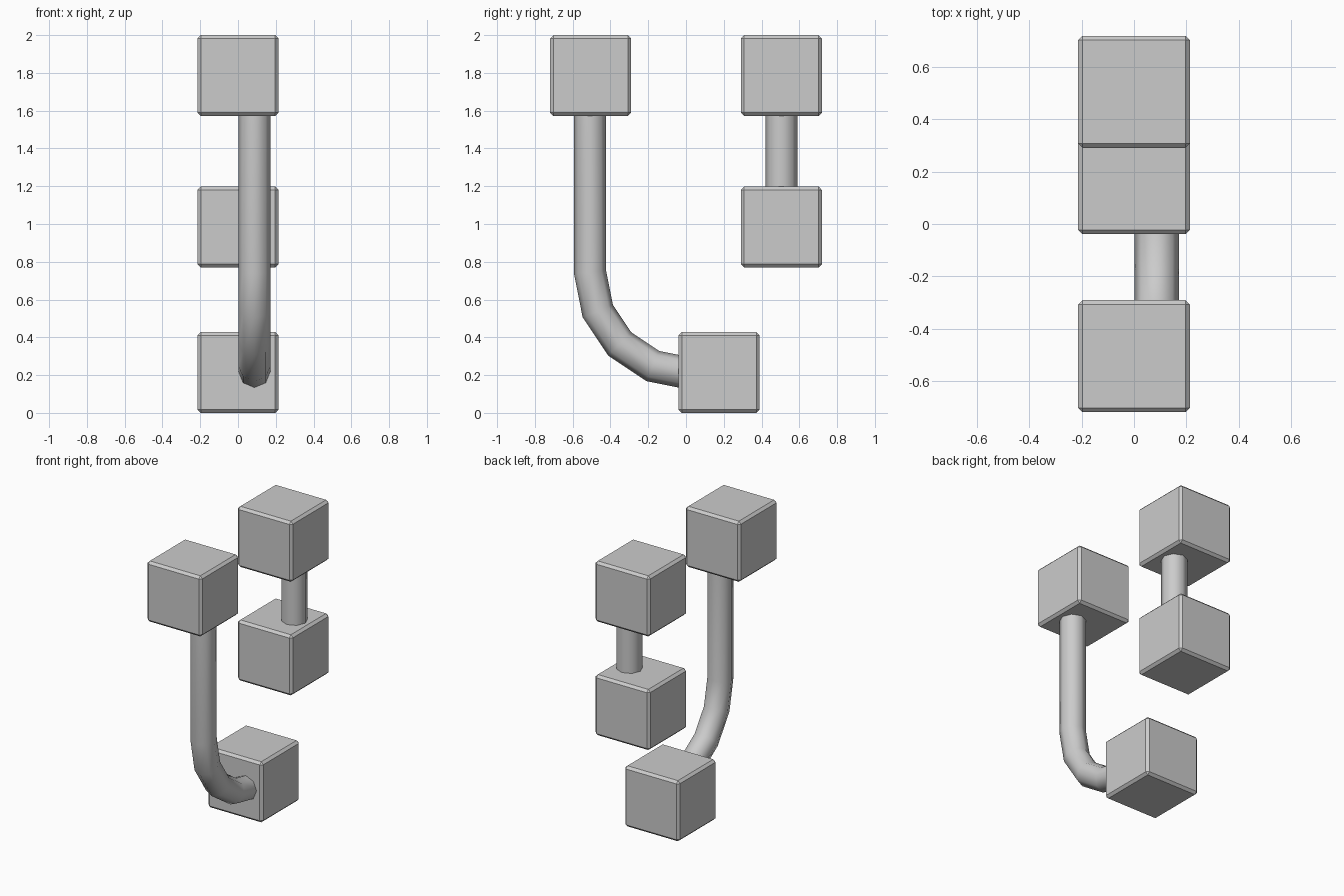
import bpy, bmesh, math
from mathutils import Vector

if "Cube" in bpy.data.objects:
    bpy.data.objects.remove(bpy.data.objects["Cube"])

SIZE, CHAMFER = 0.428, 0.017
PIPE_X, PIPE_R, SIDES = 0.087, 0.085, 8


def finish(name, bm):
    bmesh.ops.recalc_face_normals(bm, faces=bm.faces[:])
    mesh = bpy.data.meshes.new(name)
    bm.to_mesh(mesh)
    bm.free()
    obj = bpy.data.objects.new(name, mesh)
    bpy.context.collection.objects.link(obj)
    return obj


def block(name, y, z):
    bm = bmesh.new()
    bmesh.ops.create_cube(bm, size=SIZE)
    bmesh.ops.bevel(bm, geom=bm.edges[:], offset=CHAMFER, segments=1,
                    affect='EDGES', profile=0.5)
    finish(name, bm).location = (0, y, z)


def pipe(name, path):
    """Sweep an octagon along (y, z) points, mitred at each bend."""
    pts = [Vector(p) for p in path]
    bm, rings = bmesh.new(), []
    for i, p in enumerate(pts):
        d0 = (p - pts[i - 1]).normalized() if i else (pts[1] - p).normalized()
        d1 = (pts[i + 1] - p).normalized() if i < len(pts) - 1 else d0
        t = (d0 + d1).normalized()
        n = Vector((-t.y, t.x)) / t.dot(d0)
        ring = []
        for k in range(SIDES):
            a = math.tau * k / SIDES
            q = p + n * PIPE_R * math.cos(a)
            ring.append(bm.verts.new((PIPE_X + PIPE_R * math.sin(a), q.x, q.y)))
        rings.append(ring)
    for a, b in zip(rings, rings[1:]):
        for k in range(SIDES):
            j = (k + 1) % SIDES
            bm.faces.new((a[k], a[j], b[j], b[k])).smooth = True
    bm.faces.new(rings[0])
    bm.faces.new(rings[-1])
    finish(name, bm)


# Chamfered blocks
block("front_top_block", -0.505, 1.786)
block("back_top_block", 0.505, 1.786)
block("back_middle_block", 0.505, 0.984)
block("bottom_block", 0.175, SIZE / 2)

# Long pipe: straight drop, then a quarter bend into the bottom block
R, cy, cz = 0.538, 0.03, 0.745
bend = [(cy - R * math.cos(a), cz - R * math.sin(a))
        for a in (math.pi / 2 * i / 4 for i in range(5))]
pipe("bent_pipe", [(cy - R, 1.7)] + bend + [(0.1, cz - R)])

# Short straight pipe between the back blocks
pipe("short_pipe", [(0.505, 1.7), (0.505, 1.08)])
